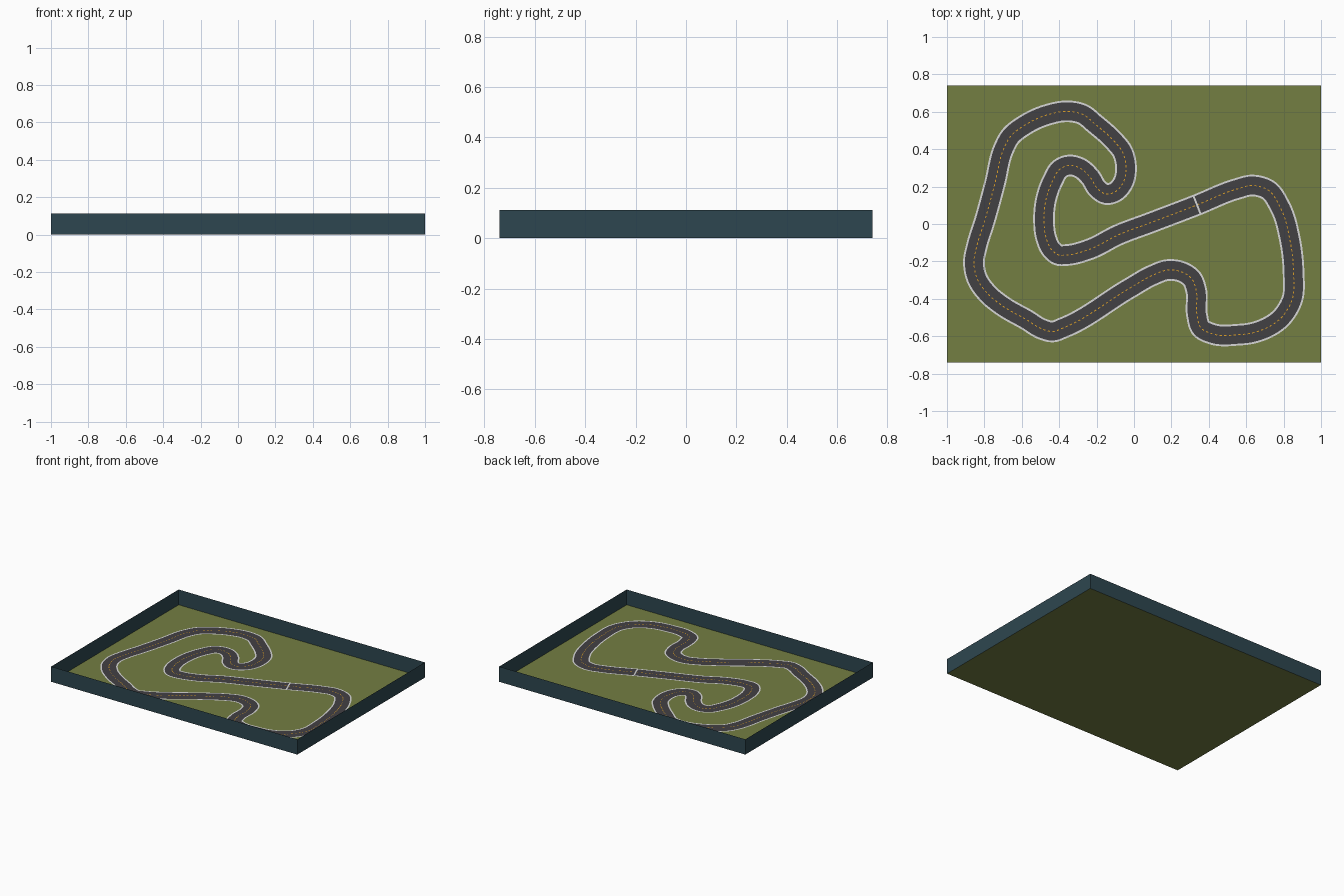
import bpy, math
from mathutils import Vector
from mathutils.geometry import interpolate_bezier

if "Cube" in bpy.data.objects:
    bpy.data.objects.remove(bpy.data.objects["Cube"])

HX, HY, WALL_H = 1.0, 0.74, 0.112


def material(name, rgb):
    m = bpy.data.materials.new(name)
    m.diffuse_color = (*rgb, 1)
    m.use_nodes = True
    m.node_tree.nodes["Principled BSDF"].inputs["Base Color"].default_value = m.diffuse_color
    return m


GRASS = material("olive grass", (0.175, 0.21, 0.055))
WALL = material("dark teal wall", (0.027, 0.062, 0.08))
ASPHALT = material("dark asphalt", (0.055, 0.052, 0.057))
WHITE = material("white paint", (0.68, 0.68, 0.68))
ORANGE = material("orange paint", (0.72, 0.35, 0.02))


def make(name, verts, faces, mat):
    me = bpy.data.meshes.new(name)
    me.from_pydata(verts, [], faces)
    me.materials.append(mat)
    ob = bpy.data.objects.new(name, me)
    bpy.context.collection.objects.link(ob)
    return ob


# Ground sheet and the four surrounding wall sheets
corners = [(-HX, -HY), (HX, -HY), (HX, HY), (-HX, HY)]
make("ground", [(x, y, 0) for x, y in corners], [(0, 1, 2, 3)], GRASS)
make("boundary_walls", [(x, y, z) for z in (0, WALL_H) for x, y in corners],
     [(i, (i + 1) % 4, (i + 1) % 4 + 4, i + 4) for i in range(4)], WALL)

# Circuit centre line control points, from the start line clockwise
PATH = [(.337, .102), (.55, .187), (.631, .206), (.717, .182), (.781, .091),
        (.834, -.086), (.853, -.257), (.845, -.406), (.791, -.497), (.631, -.583),
        (.556, -.592), (.422, -.588), (.358, -.556), (.337, -.487), (.332, -.353),
        (.31, -.294), (.257, -.257), (.182, -.246), (.102, -.273), (-.021, -.342),
        (-.38, -.556), (-.433, -.575), (-.492, -.561), (-.572, -.513), (-.701, -.439),
        (-.781, -.374), (-.84, -.289), (-.856, -.203), (-.84, -.118), (-.797, .021),
        (-.743, .219), (-.695, .406), (-.663, .465), (-.583, .529), (-.465, .583),
        (-.342, .602), (-.278, .588), (-.209, .535), (-.102, .438), (-.064, .39),
        (-.043, .31), (-.059, .219), (-.102, .171), (-.15, .16), (-.193, .187),
        (-.235, .251), (-.289, .299), (-.348, .313), (-.396, .294), (-.433, .235),
        (-.471, .128), (-.481, .021), (-.471, -.07), (-.439, -.139), (-.406, -.165),
        (-.364, -.166), (-.235, -.134), (-.086, -.059), (.086, .006)]


def smooth_loop(points, step):
    """Closed spline with chord-length tangents, resampled to an even step."""
    p = [Vector((x, y, 0)) for x, y in points]
    n = len(p)
    tan = []
    for i in range(n):
        a, b = p[i] - p[i - 1], p[(i + 1) % n] - p[i]
        la, lb = a.length, b.length
        tan.append((a / la * lb + b / lb * la) / (la + lb))
    dense = []
    for i in range(n):
        q = p[(i + 1) % n]
        d = (q - p[i]).length / 3
        dense += interpolate_bezier(p[i], p[i] + tan[i] * d, q - tan[(i + 1) % n] * d, q, 24)[:-1]
    total = sum((dense[i] - dense[i - 1]).length for i in range(len(dense)))
    count = 2 * round(total / step / 2)
    out, acc, target = [], 0.0, 0.0
    for i, a in enumerate(dense):
        b = dense[(i + 1) % len(dense)]
        length = (b - a).length
        while target < acc + length and len(out) < count:
            out.append(a.lerp(b, (target - acc) / length))
            target += total / count
        acc += length
    return out


LINE = smooth_loop(PATH, 0.0125)
N = len(LINE)
SIDE = []
for i in range(N):
    t = (LINE[(i + 1) % N] - LINE[i - 1]).normalized()
    SIDE.append(Vector((-t.y, t.x, 0)))


def ribbon(name, inner, outer, z, mat, keep=lambda i: True):
    """Flat strip along the circuit between two sideways offsets."""
    verts = []
    for c, s in zip(LINE, SIDE):
        for off in (outer, inner):
            v = c + s * off
            verts.append((v.x, v.y, z))
    faces = [(2 * i, 2 * i + 1, 2 * ((i + 1) % N) + 1, 2 * ((i + 1) % N))
             for i in range(N) if keep(i)]
    return make(name, verts, faces, mat)


# Road surface, edge lines and dashed centre line
ribbon("road", -0.05, 0.05, 0.002, ASPHALT)
ribbon("left_edge_line", 0.048, 0.058, 0.003, WHITE)
ribbon("right_edge_line", -0.058, -0.048, 0.003, WHITE)
ribbon("centre_dashes", -0.0025, 0.0025, 0.004, ORANGE, lambda i: i % 2 == 0)

# Start line across the road
c, s = LINE[0], SIDE[0]
f = Vector((s.y, -s.x, 0)) * 0.005
up = Vector((0, 0, 0.0045))
make("start_line", [c + s * a * 0.05 + f * b + up for a, b in ((1, -1), (-1, -1), (-1, 1), (1, 1))],
     [(0, 1, 2, 3)], WHITE)
